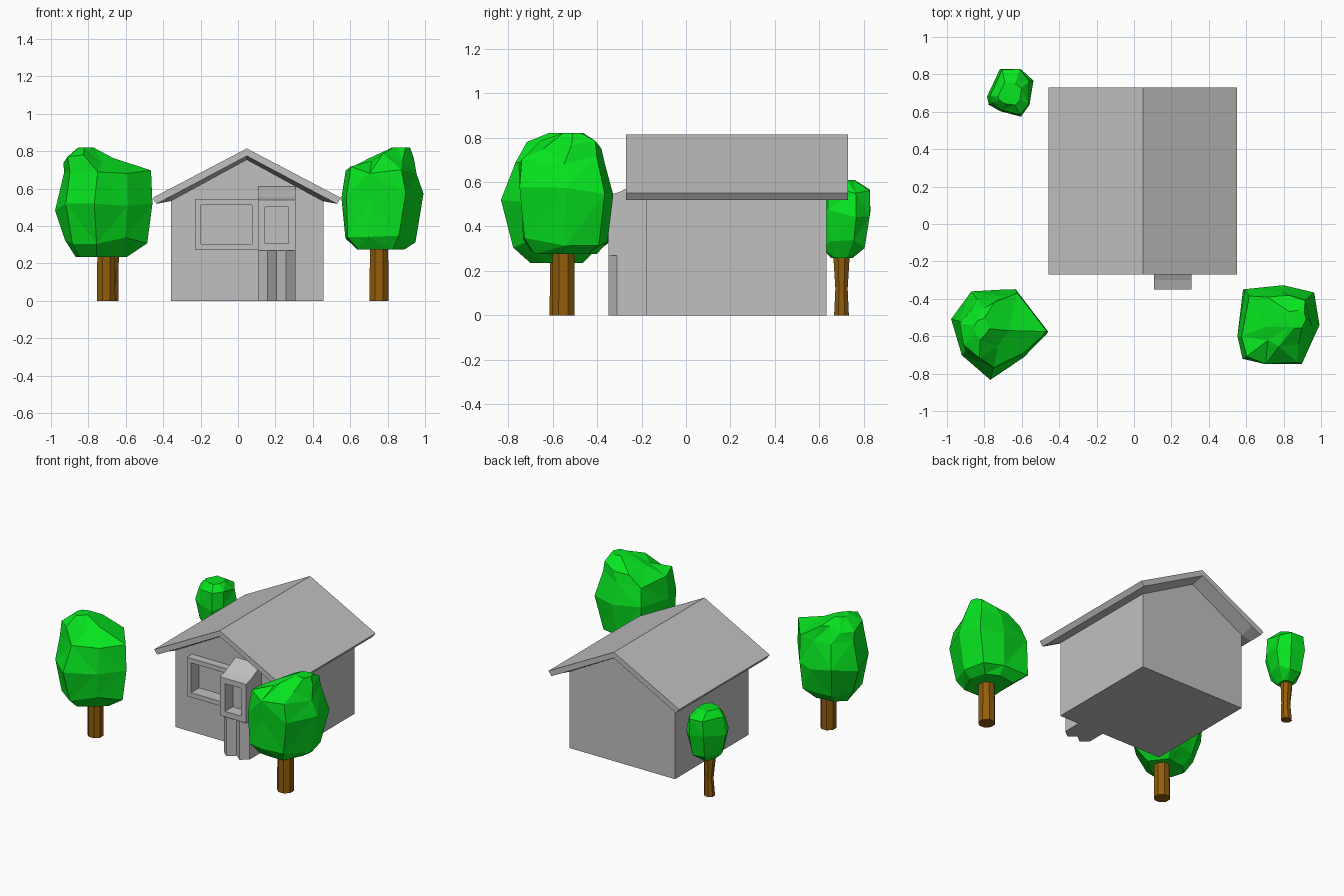
import bpy, bmesh, math, random

if "Cube" in bpy.data.objects:
    bpy.data.objects.remove(bpy.data.objects["Cube"])


def material(name, color):
    m = bpy.data.materials.new(name)
    m.diffuse_color = (*color, 1)
    m.use_nodes = True
    m.node_tree.nodes["Principled BSDF"].inputs["Base Color"].default_value = m.diffuse_color
    return m


GREY = material("grey", (0.53, 0.53, 0.53))
GREEN = material("leaf green", (0.002, 0.78, 0.014))
BROWN = material("bark brown", (0.29, 0.11, 0.003))


def finish(name, bm, mat):
    bmesh.ops.recalc_face_normals(bm, faces=bm.faces[:])
    me = bpy.data.meshes.new(name)
    bm.to_mesh(me)
    bm.free()
    me.materials.append(mat)
    ob = bpy.data.objects.new(name, me)
    bpy.context.collection.objects.link(ob)
    return ob


def loft(sections):
    """Join closed sections of equal point count and cap both ends."""
    bm = bmesh.new()
    rings = [[bm.verts.new(p) for p in s] for s in sections]
    n = len(rings[0])
    for a, b in zip(rings, rings[1:]):
        for i in range(n):
            j = (i + 1) % n
            bm.faces.new((a[i], a[j], b[j], b[i]))
    bm.faces.new(rings[0])
    bm.faces.new(rings[-1])
    bmesh.ops.recalc_face_normals(bm, faces=bm.faces[:])
    return bm


def recess_front(bm, border, depth):
    """Inset the upright front face and push it inward."""
    face = min(bm.faces, key=lambda f: f.normal.y)
    bmesh.ops.inset_region(bm, faces=[face], thickness=border, use_even_offset=True)
    extruded = bmesh.ops.extrude_discrete_faces(bm, faces=[face])["faces"][0]
    bmesh.ops.translate(bm, verts=extruded.verts[:], vec=(0, depth, 0))


# House walls with gables
CX, HALF = 0.05, 0.408
FRONT, BACK = -0.18, 0.633
gable = [(-HALF, 0), (HALF, 0), (HALF, 0.535), (0, 0.757), (-HALF, 0.535)]
walls = finish("house_walls", loft([[(CX + x, y, z) for x, z in gable]
                                    for y in (FRONT, BACK)]), GREY)

# Opening in the front wall behind the wide window
cutter = finish("window_cutter", loft([[(x, y, z) for x, z in
                ((-0.21, 0.295), (0.08, 0.295), (0.08, 0.52), (-0.21, 0.52))]
                for y in (-0.3, -0.135)]), GREY)
cutter.hide_render = True
cutter.hide_viewport = True
cut = walls.modifiers.new("window_opening", "BOOLEAN")
cut.operation = "DIFFERENCE"
cut.object = cutter


# Roof whose underside tapers down from the rim to the walls
def roof_section(y, apex, knee):
    right = [(0.505, 0.55), (0.482, 0.519), (HALF, knee)]
    pts = [(0, 0.815)] + right + [(0, apex)] + [(-x, z) for x, z in reversed(right)]
    return [(CX - 0.003 + x, y, z) for x, z in pts]


finish("roof", loft([roof_section(-0.27, 0.775, 0.558),
                     roof_section(FRONT, 0.755, 0.533),
                     roof_section(BACK, 0.755, 0.533),
                     roof_section(0.73, 0.775, 0.558)]), GREY)

# Wide framed window
win = [(-0.237, 0.272), (-0.237, 0.544), (-0.136, 0.544), (-0.136, 0.272)]
bm = loft([[(x, y, z) for y, z in win] for x in (-0.23, 0.108)])
recess_front(bm, 0.032, 0.09)
finish("window_frame", bm, GREY)

# Projecting bay with a sloping cap and a recessed opening
bay = [(-0.35, 0.27), (-0.35, 0.54), (-0.30, 0.555), (-0.17, 0.617), (-0.17, 0.27)]
bm = loft([[(x, y, z) for y, z in bay] for x in (0.107, 0.308)])
recess_front(bm, 0.038, 0.085)
finish("bay_window", bm, GREY)

# Folded base beneath the bay
plan = [(0.107, -0.17)]
plan += [(0.107 + 0.05 * i, -0.35 if i % 2 else -0.31) for i in range(5)]
plan += [(0.307, -0.17)]
finish("bay_base", loft([[(x, y, z) for x, y in plan] for z in (0, 0.27)]), GREY)


# Trees: crumpled faceted crowns, each a plan outline fitted to x and y spans by height
def crown(name, outline, levels, seed, jitter):
    rng = random.Random(seed)
    lo = [min(p[k] for p in outline) for k in (0, 1)]
    hi = [max(p[k] for p in outline) for k in (0, 1)]
    sections = []
    for i, (z, x0, x1, y0, y1) in enumerate(levels):
        ring = []
        for px, py in outline:
            x = x0 + (px - lo[0]) / (hi[0] - lo[0]) * (x1 - x0)
            y = y0 + (py - lo[1]) / (hi[1] - lo[1]) * (y1 - y0)
            k = rng.uniform(0, jitter)
            x += ((x0 + x1) / 2 - x) * k
            y += ((y0 + y1) / 2 - y) * k
            dz = 0 if i in (0, len(levels) - 1) else rng.uniform(-0.022, 0.022)
            ring.append((x, y, z + dz))
        sections.append(ring)
    bm = loft(sections)
    bmesh.ops.triangulate(bm, faces=bm.faces[:], quad_method="SHORT_EDGE")
    finish(name, bm, GREEN)


def trunk(name, x, y, rings):
    sections = [[(x + dx + r * math.cos(math.tau * (i + 0.5) / 8),
                  y + r * math.sin(math.tau * (i + 0.5) / 8), z)
                 for i in range(8)] for z, r, dx in rings]
    finish(name, loft(sections), BROWN)


crown("left_crown",
      [(-1, -0.5), (-0.87, -0.36), (-0.72, -0.345), (-0.62, -0.315),
       (-0.447, -0.575), (-0.58, -0.72), (-0.77, -0.835), (-0.94, -0.71)],
      [(0.235, -0.88, -0.58, -0.70, -0.45),
       (0.32, -0.955, -0.485, -0.80, -0.36),
       (0.50, -1.0, -0.447, -0.84, -0.315),
       (0.69, -0.96, -0.465, -0.79, -0.36),
       (0.76, -0.945, -0.66, -0.72, -0.42),
       (0.82, -0.86, -0.77, -0.62, -0.50)], 5, 0.13)
trunk("left_trunk", -0.705, -0.565, [(0, 0.053, 0), (0.4, 0.05, 0)])

crown("right_crown",
      [(0.55, -0.6), (0.575, -0.33), (0.8, -0.315), (0.97, -0.36),
       (1, -0.54), (0.9, -0.755), (0.7, -0.765), (0.57, -0.73)],
      [(0.275, 0.63, 0.89, -0.70, -0.40),
       (0.33, 0.56, 0.955, -0.75, -0.335),
       (0.56, 0.55, 1.0, -0.765, -0.315),
       (0.70, 0.575, 0.96, -0.75, -0.35),
       (0.765, 0.69, 0.94, -0.66, -0.37),
       (0.82, 0.82, 0.92, -0.56, -0.46)], 9, 0.13)
trunk("right_trunk", 0.754, -0.552, [(0, 0.055, 0), (0.4, 0.052, 0)])

crown("back_crown",
      [(-0.8, 0.68), (-0.72, 0.84), (-0.6, 0.835), (-0.53, 0.77),
       (-0.545, 0.63), (-0.6, 0.565), (-0.72, 0.59), (-0.79, 0.63)],
      [(0.258, -0.71, -0.62, 0.65, 0.75),
       (0.32, -0.77, -0.56, 0.60, 0.81),
       (0.46, -0.80, -0.53, 0.565, 0.84),
       (0.57, -0.775, -0.55, 0.58, 0.835),
       (0.61, -0.73, -0.60, 0.63, 0.76)], 4, 0.12)
trunk("back_trunk", -0.672, 0.70,
      [(0, 0.036, 0), (0.12, 0.03, 0.005), (0.24, 0.038, 0), (0.35, 0.04, 0)])
